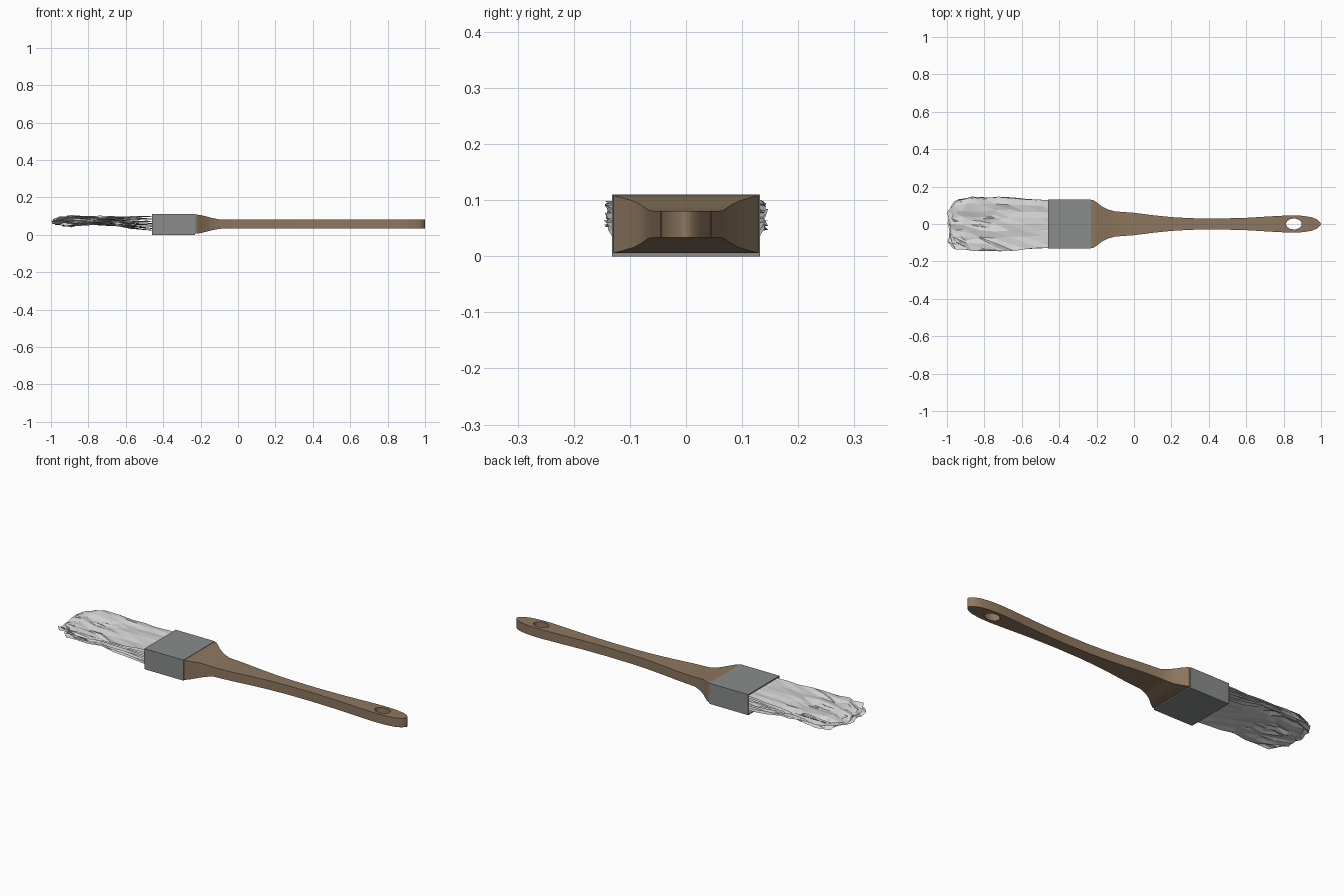
import bpy, bmesh, math, random

if "Cube" in bpy.data.objects:
    bpy.data.objects.remove(bpy.data.objects["Cube"])

random.seed(7)
ZC = 0.057  # height of the brush's middle plane


def material(name, rgb):
    m = bpy.data.materials.new(name)
    m.diffuse_color = (*rgb, 1)
    m.use_nodes = True
    m.node_tree.nodes["Principled BSDF"].inputs["Base Color"].default_value = m.diffuse_color
    return m


wood = material("brown wood", (0.27, 0.185, 0.115))
metal = material("grey metal", (0.25, 0.265, 0.26))
hair = material("pale bristle", (0.68, 0.68, 0.68))


def to_object(name, bm, mat):
    me = bpy.data.meshes.new(name)
    bm.to_mesh(me)
    bm.free()
    ob = bpy.data.objects.new(name, me)
    bpy.context.collection.objects.link(ob)
    if mat:
        me.materials.append(mat)
    return ob


def loft(bm, rings, cap=True):
    """Join equal rings of points with quads."""
    rings = [[bm.verts.new(p) for p in r] for r in rings]
    n = len(rings[0])
    for a, b in zip(rings, rings[1:]):
        for i in range(n):
            j = (i + 1) % n
            bm.faces.new((a[i], a[j], b[j], b[i]))
    if cap:
        bm.faces.new(rings[0])
        bm.faces.new(rings[-1])
    bmesh.ops.recalc_face_normals(bm, faces=bm.faces)


def rect(x, hw, hz, zc=ZC):
    return [(x, -hw, zc - hz), (x, hw, zc - hz), (x, hw, zc + hz), (x, -hw, zc + hz)]


# handle: x, half width, half thickness
profile = [(-.26, .129, .051), (-.22, .129, .051), (-.20, .116, .048),
           (-.17, .093, .041), (-.14, .078, .033), (-.10, .067, .025),
           (0, .060, .024), (.1, .047, .024), (.2, .037, .024), (.3, .031, .024),
           (.45, .029, .024), (.6, .033, .024), (.75, .042, .024), (.83, .046, .024),
           (.90, .044, .024), (.95, .036, .024), (.98, .024, .024), (.995, .010, .024),
           (.999, .003, .024)]
bm = bmesh.new()
loft(bm, [rect(*p) for p in profile])
handle = to_object("handle", bm, wood)

# hanging hole
bm = bmesh.new()
loft(bm, [[(.855 + .042 * math.cos(a), .029 * math.sin(a), z)
           for a in (math.tau * i / 24 for i in range(24))] for z in (-.1, .2)])
cutter = to_object("hole_cutter", bm, None)
cutter.hide_render = True
mod = handle.modifiers.new("hole", "BOOLEAN")
mod.operation = "DIFFERENCE"
mod.solver = "EXACT"
mod.object = cutter
bpy.context.view_layer.objects.active = handle
handle.select_set(True)
bpy.ops.object.modifier_apply(modifier="hole")
bpy.ops.object.shade_smooth_by_angle(angle=math.radians(30))
bpy.data.objects.remove(cutter)

# ferrule: hollow metal sleeve with a plug behind the bristles
bm = bmesh.new()
loft(bm, [rect(-.40, .128, .050, .055), rect(-.46, .128, .050, .055),
          rect(-.46, .132, .055, .055), rect(-.23, .132, .055, .055),
          rect(-.23, .128, .050, .055)])
to_object("ferrule", bm, metal)


# bristles: layered crumpled sheets, pinched in the middle and flared at the tip
def lerp(table, t):
    for (a, va), (b, vb) in zip(table, table[1:]):
        if t <= b:
            return va + (vb - va) * (t - a) / (b - a)
    return table[-1][1]


WIDTH = [(0, .126), (.3, .132), (.5, .145), (.75, .138), (.92, .142), (1, .128)]
SPREAD = [(0, .038), (.2, .033), (.45, .020), (.75, .017), (.92, .026), (1, .016)]
MID = [(0, .060), (.3, .066), (.5, .076), (.8, .074), (1, .070)]
LAYERS, NX, NY = 9, 7, 8
bm = bmesh.new()
for k in range(LAYERS):
    s = 2 * k / (LAYERS - 1) - 1
    grid = []
    reach = random.uniform(.51, .55)
    for i in range(NX + 1):
        t = i / NX
        row = []
        for j in range(NY + 1):
            v = 2 * j / NY - 1
            length = reach - .04 * abs(v) ** 4 + random.uniform(-.02, .008) * t
            x = max(-.999, -.42 - t * (length + .035))
            y = v * lerp(WIDTH, t) + random.uniform(-.008, .008) * t
            z = lerp(MID, t) + s * lerp(SPREAD, t) + random.uniform(-.011, .011) * (.2 + t)
            row.append(bm.verts.new((x, y, min(.113, max(.015, z)))))
        grid.append(row)
    for a, b in zip(grid, grid[1:]):
        for j in range(NY):
            q = (a[j], b[j], b[j + 1], a[j + 1])
            bm.faces.new((q[0], q[1], q[2]))
            bm.faces.new((q[0], q[2], q[3]))
bristles = to_object("bristles", bm, hair)
